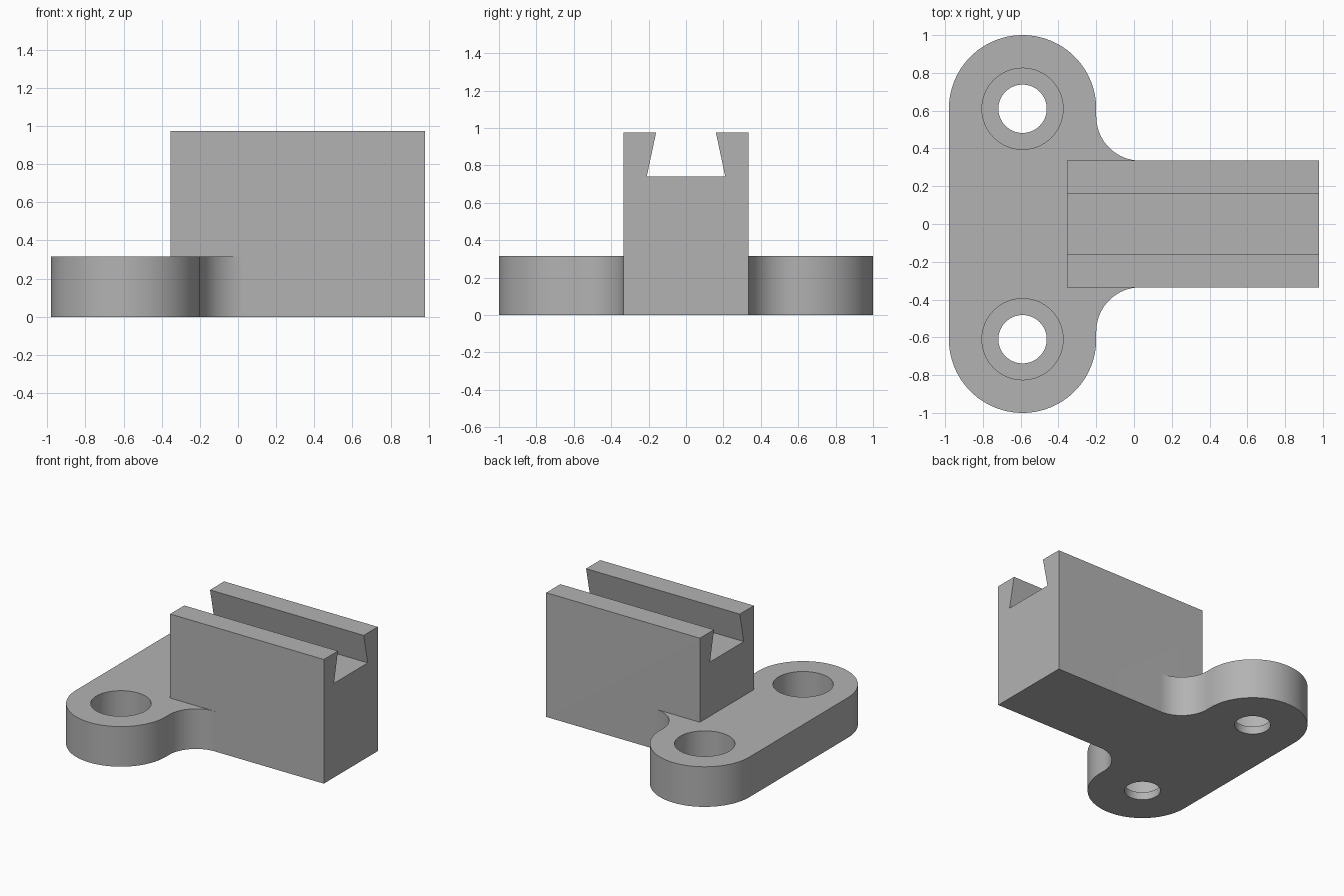
import bpy, bmesh
from math import cos, sin, radians
from mathutils import Vector

cube = bpy.data.objects.get("Cube")
if cube:
    bpy.data.objects.remove(cube)

# Single cast-metal grey
grey = bpy.data.materials.new("plain_grey")
grey.use_nodes = True
colour = (0.45, 0.45, 0.45, 1)
grey.diffuse_color = colour
grey.node_tree.nodes["Principled BSDF"].inputs["Base Color"].default_value = colour


def arc(cx, cy, r, start, end, steps):
    angles = [radians(start + (end - start) * i / steps) for i in range(steps + 1)]
    return [(cx + r * cos(a), cy + r * sin(a)) for a in angles]


def prism(name, points, direction):
    """Extrude a closed loop of 3D points along a direction."""
    bm = bmesh.new()
    face = bm.faces.new([bm.verts.new(p) for p in points])
    new = bmesh.ops.extrude_face_region(bm, geom=[face])["geom"]
    moved = [v for v in new if isinstance(v, bmesh.types.BMVert)]
    bmesh.ops.translate(bm, verts=moved, vec=Vector(direction))
    bmesh.ops.recalc_face_normals(bm, faces=bm.faces)
    mesh = bpy.data.meshes.new(name)
    bm.to_mesh(mesh)
    bm.free()
    mesh.materials.append(grey)
    obj = bpy.data.objects.new(name, mesh)
    bpy.context.collection.objects.link(obj)
    return obj


def combine(target, tool, operation):
    """Apply a boolean and remove the tool."""
    mod = target.modifiers.new(operation.lower(), "BOOLEAN")
    mod.operation, mod.object, mod.solver = operation, tool, "EXACT"
    bpy.context.view_layer.objects.active = target
    bpy.ops.object.modifier_apply(modifier=mod.name)
    bpy.data.objects.remove(tool)


# Main dimensions
ear_x, ear_y, ear_r = -0.59, 0.61, 0.39
flange_top, bore_floor = 0.315, 0.06
half_width, top = 0.335, 0.975
fillet_r = 0.235
fillet_x, fillet_y = ear_x + ear_r + fillet_r, half_width + fillet_r

# Flange with rounded ears and concave fillets into the block
upper = arc(fillet_x, fillet_y, fillet_r, 270, 180, 24)
upper += arc(ear_x, ear_y, ear_r, 0, 180, 64)
lower = [(x, -y) for x, y in reversed(upper)]
bracket = prism("slotted_bracket", [(x, y, 0) for x, y in upper + lower],
                (0, 0, flange_top))

# Upright block with a dovetail slot along its top
side = [(half_width, 0), (half_width, top), (0.16, top), (0.21, 0.74)]
section = side + [(-y, z) for y, z in reversed(side)]
block = prism("block", [(-0.355, y, z) for y, z in section], (1.335, 0, 0))
combine(bracket, block, "UNION")

# Counterbored bolt hole in each ear
for y in (-ear_y, ear_y):
    for radius, floor in ((0.215, bore_floor), (0.128, -0.1)):
        ring = arc(ear_x, y, radius, 0, 360, 64)[:-1]
        cutter = prism("hole_cutter", [(px, py, floor) for px, py in ring], (0, 0, 0.6))
        combine(bracket, cutter, "DIFFERENCE")

# Smooth the round walls, keep the machined edges crisp
bpy.ops.object.select_all(action="DESELECT")
bracket.select_set(True)
bpy.context.view_layer.objects.active = bracket
bpy.ops.object.shade_smooth_by_angle(angle=radians(30))
